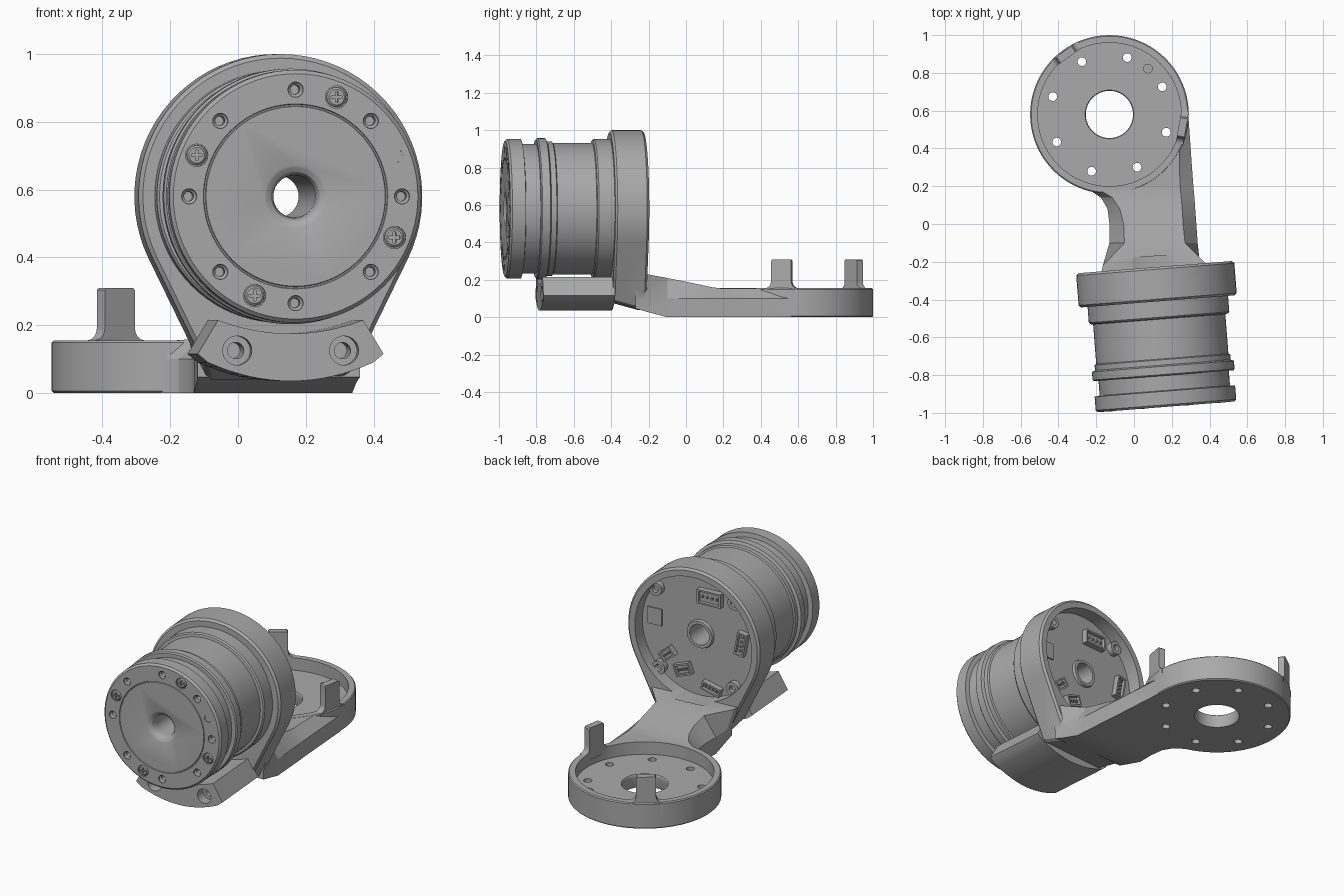
import bpy, bmesh
from math import sin, cos, pi, radians
from mathutils import Matrix, Vector

cube = bpy.data.objects.get("Cube")
if cube:
    bpy.data.objects.remove(cube, do_unlink=True)

grey = bpy.data.materials.new("machined grey")
grey.use_nodes = True
grey.diffuse_color = (0.4, 0.4, 0.4, 1)
grey.node_tree.nodes["Principled BSDF"].inputs["Base Color"].default_value = (0.4, 0.4, 0.4, 1)

# Motor frame: local z runs along the motor axis to the back, local y points down
AXIS = Matrix.Translation((0.17, -0.968, 0.58)) @ Matrix.Rotation(radians(4.5), 4, 'Z') @ Matrix.Rotation(-pi / 2, 4, 'X')
DISC = Matrix.Translation((-0.13, 0.58, 0))


def loft(name, sections, frame=Matrix()):
    """Skin a capped solid through matching point loops."""
    bm = bmesh.new()
    loops = [[bm.verts.new(p) for p in s] for s in sections]
    n = len(loops[0])
    for a, b in zip(loops, loops[1:]):
        for i in range(n):
            j = (i + 1) % n
            bm.faces.new((a[i], a[j], b[j], b[i]))
    bm.faces.new(loops[0][::-1])
    bm.faces.new(loops[-1])
    bmesh.ops.recalc_face_normals(bm, faces=bm.faces)
    mesh = bpy.data.meshes.new(name)
    bm.to_mesh(mesh)
    bm.free()
    ob = bpy.data.objects.new(name, mesh)
    bpy.context.collection.objects.link(ob)
    ob.matrix_world = frame
    mesh.materials.append(grey)
    return ob


def rings(name, profile, frame=Matrix(), segs=64):
    """Turned solid from (radius, height) pairs."""
    turn = [2 * pi * i / segs for i in range(segs)]
    return loft(name, [[(r * cos(t), r * sin(t), z) for t in turn] for r, z in profile], frame)


def prism(name, pts, z0, z1, frame=Matrix()):
    return loft(name, [[(x, y, z) for x, y in pts] for z in (z0, z1)], frame)


def box(name, w, h, z0, z1, frame):
    return prism(name, [(-w / 2, -h / 2), (w / 2, -h / 2), (w / 2, h / 2), (-w / 2, h / 2)], z0, z1, frame)


def apply(ob, mod):
    bpy.ops.object.select_all(action='DESELECT')
    bpy.context.view_layer.objects.active = ob
    ob.select_set(True)
    bpy.ops.object.modifier_apply(modifier=mod.name)


def combine(ob, other, operation='DIFFERENCE'):
    bpy.context.view_layer.update()
    mod = ob.modifiers.new("combine", 'BOOLEAN')
    mod.operation, mod.solver, mod.object = operation, 'EXACT', other
    apply(ob, mod)
    bpy.data.objects.remove(other, do_unlink=True)


def polar(frame, radius, degrees, z=0):
    t = radians(degrees)
    return frame @ Matrix.Translation((radius * cos(t), radius * sin(t), z))


# Teardrop mounting ring, its underside sloping down towards the arm
def teardrop(bottom, z):
    arc = [radians(-206 + 232 * i / 48 - 0) for i in range(49)]
    pts = [(0.42 * cos(t), 0.42 * sin(t), z) for t in arc]
    half = 0.377 - (bottom - 0.184) * 0.488
    return pts + [(half, bottom, z), (-half, bottom, z)]


bracket = loft("mounting_bracket", [teardrop(0.495, 0.56), teardrop(0.545, 0.742)], AXIS)
bevel = bracket.modifiers.new("bevel", 'BEVEL')
bevel.width, bevel.segments, bevel.limit_method, bevel.angle_limit = 0.012, 1, 'ANGLE', radians(60)
apply(bracket, bevel)

# Tapered arm: y, underside, lower left/right, upper left/right, top
ARM = [(-0.27, 0.047, -0.12, 0.36, -0.175, 0.40, 0.235),
       (-0.22, 0.032, -0.122, 0.35, -0.165, 0.39, 0.232),
       (-0.1, 0, -0.13, 0.337, -0.05, 0.27, 0.21),
       (0.0, 0, -0.13, 0.33, -0.055, 0.26, 0.19),
       (0.08, 0, -0.14, 0.324, -0.075, 0.255, 0.173),
       (0.14, 0, -0.175, 0.32, -0.115, 0.25, 0.16),
       (0.19, 0, -0.25, 0.315, -0.2, 0.245, 0.154),
       (0.3, 0, -0.2, 0.307, -0.2, 0.24, 0.154),
       (0.57, 0, 0.0, 0.288, 0.0, 0.24, 0.154)]
arm = loft("arm", [[(l, y, b), (r, y, b), (r, y, 0.1), (tr, y, t), (tl, y, t), (l, y, 0.1)]
                   for y, b, l, r, tl, tr, t in ARM])
disc = rings("disc", [(0.414, 0), (0.42, 0.006), (0.42, 0.149), (0.414, 0.155)], DISC, 80)
combine(bracket, arm, 'UNION')
combine(bracket, disc, 'UNION')

# Upright tabs with filleted feet on the disc rim
fillet = [(0.09 - 0.035 * sin(t), 0.19 - 0.035 * cos(t)) for t in (0, pi / 8, pi / 4, 3 * pi / 8, pi / 2)]
half = [(0.09, 0.12)] + fillet + [(0.055, 0.303), (0.048, 0.31)]
outline = half + [(-x, z) for x, z in reversed(half)]
cups = rings("cup", [(0.38, 0.08), (0.38, 0.4)], DISC, 80)
combine(bracket, cups)
for angle in (126, -10):
    frame = DISC @ Matrix.Rotation(radians(angle), 4, 'Z')
    tab = loft("tab", [[(d, x, z) for x, z in outline] for d in (0.372, 0.412)], frame)
    combine(bracket, tab, 'UNION')

# Openings in the bracket
combine(bracket, rings("seat", [(0.372, 0.5), (0.372, 0.8)], AXIS))
combine(bracket, rings("bore", [(0.132, -0.01), (0.125, 0.008), (0.125, 0.072), (0.134, 0.09)], DISC))
for k in range(8):
    combine(bracket, rings("hole", [(0.023, -0.1), (0.023, 0.2)], polar(DISC, 0.315, 27.6 + 45 * k), 20))
combine(bracket, rings("pin_hole", [(0.023, 0.06), (0.023, 0.2)], polar(DISC, 0.317, 50), 20))

# Clamp block under the motor, with two counterbored holes
steps = [i / 8 - 1 for i in range(17)]
block = [(0.215 * s, 0.405 - 0.04 * s * s) for s in steps] + [(0.275, 0.465)]
block += [(0.245 * s, 0.545 - 0.055 * s * s) for s in reversed(steps)] + [(-0.275, 0.465)]
clamp = prism("clamp_block", block, 0.185, 0.57, AXIS)
for side in (-1, 1):
    frame = AXIS @ Matrix.Translation((side * 0.158, 0.455, 0.185))
    combine(clamp, rings("bolt_hole", [(0.043, -0.05), (0.043, 0.06), (0.024, 0.06), (0.024, 0.2)], frame, 28))

# Turned motor body
motor = rings("motor_body", [
    (0.265, 0), (0.267, 0.004), (0.271, 0.004), (0.273, 0), (0.362, 0), (0.373, 0.011),
    (0.373, 0.083), (0.346, 0.087), (0.346, 0.165), (0.37, 0.165), (0.377, 0.172),
    (0.377, 0.215), (0.36, 0.222), (0.36, 0.25), (0.351, 0.255), (0.351, 0.465),
    (0.366, 0.468), (0.373, 0.476), (0.373, 0.66), (0.085, 0.66), (0.08, 0.675)], AXIS, 80)
combine(motor, rings("shaft_bore", [(0.105, -0.006), (0.085, 0.003), (0.072, 0.012),
                                    (0.064, 0.028), (0.062, 0.05), (0.062, 0.8)], AXIS, 40))

# Threaded holes, plug and cross-head screws on the front face
for k in range(8):
    combine(motor, rings("front_hole", [(0.024, -0.02), (0.022, 0.008), (0.014, 0.016), (0.014, 0.06)],
                         polar(AXIS, 0.315, 45 * k), 20))
combine(motor, rings("plug", [(0.023, -0.02), (0.023, 0.004)], polar(AXIS, 0.317, -22.5), 20))
for k in range(4):
    frame = polar(AXIS, 0.317, 22.5 + 90 * k)
    combine(motor, rings("screw_seat", [(0.033, -0.02), (0.033, 0.012)], frame, 24))
    head = rings("front_screw", [(0.023, -0.001), (0.029, 0.004), (0.029, 0.02)], frame, 24)
    for w, h in ((0.032, 0.008), (0.008, 0.032)):
        combine(head, box("slot", w, h, -0.02, 0.008, frame))

# Circuit side: bosses and connectors inside the ring
for x, y in ((0.27, -0.22), (-0.23, -0.25), (0.25, 0.25), (-0.22, 0.27)):
    frame = AXIS @ Matrix.Translation((x, y, 0))
    boss = rings("boss", [(0.04, 0.65), (0.04, 0.695)], frame, 24)
    combine(boss, rings("boss_hole", [(0.02, 0.67), (0.02, 0.8)], frame, 20))

CONNECTORS = [(-0.07, -0.24, 0.15, 0.085, 0), (-0.27, -0.01, 0.14, 0.06, 80), (0.1, 0.23, 0.1, 0.07, 20),
              (0.2, 0.16, 0.09, 0.06, 40), (-0.08, 0.305, 0.12, 0.05, -15)]
for x, y, w, h, angle in CONNECTORS:
    frame = AXIS @ Matrix.Translation((x, y, 0)) @ Matrix.Rotation(radians(angle), 4, 'Z')
    plug = box("connector", w, h, 0.65, 0.695, frame)
    combine(plug, box("socket", w - 0.02, h - 0.02, 0.675, 0.75, frame))
    for i in range(4):
        box("pin", 0.008, 0.012, 0.67, 0.69, frame @ Matrix.Translation(((i - 1.5) * (w - 0.03) / 4, 0, 0)))
box("chip", 0.09, 0.1, 0.65, 0.668, AXIS @ Matrix.Translation((0.29, -0.04, 0)))

# Smooth the turned surfaces, keep edges crisp
bpy.ops.object.select_all(action='DESELECT')
for ob in bpy.context.scene.objects:
    if ob.type == 'MESH' and grey.name in ob.data.materials:
        ob.select_set(True)
        bpy.context.view_layer.objects.active = ob
bpy.ops.object.shade_smooth_by_angle(angle=radians(25))
